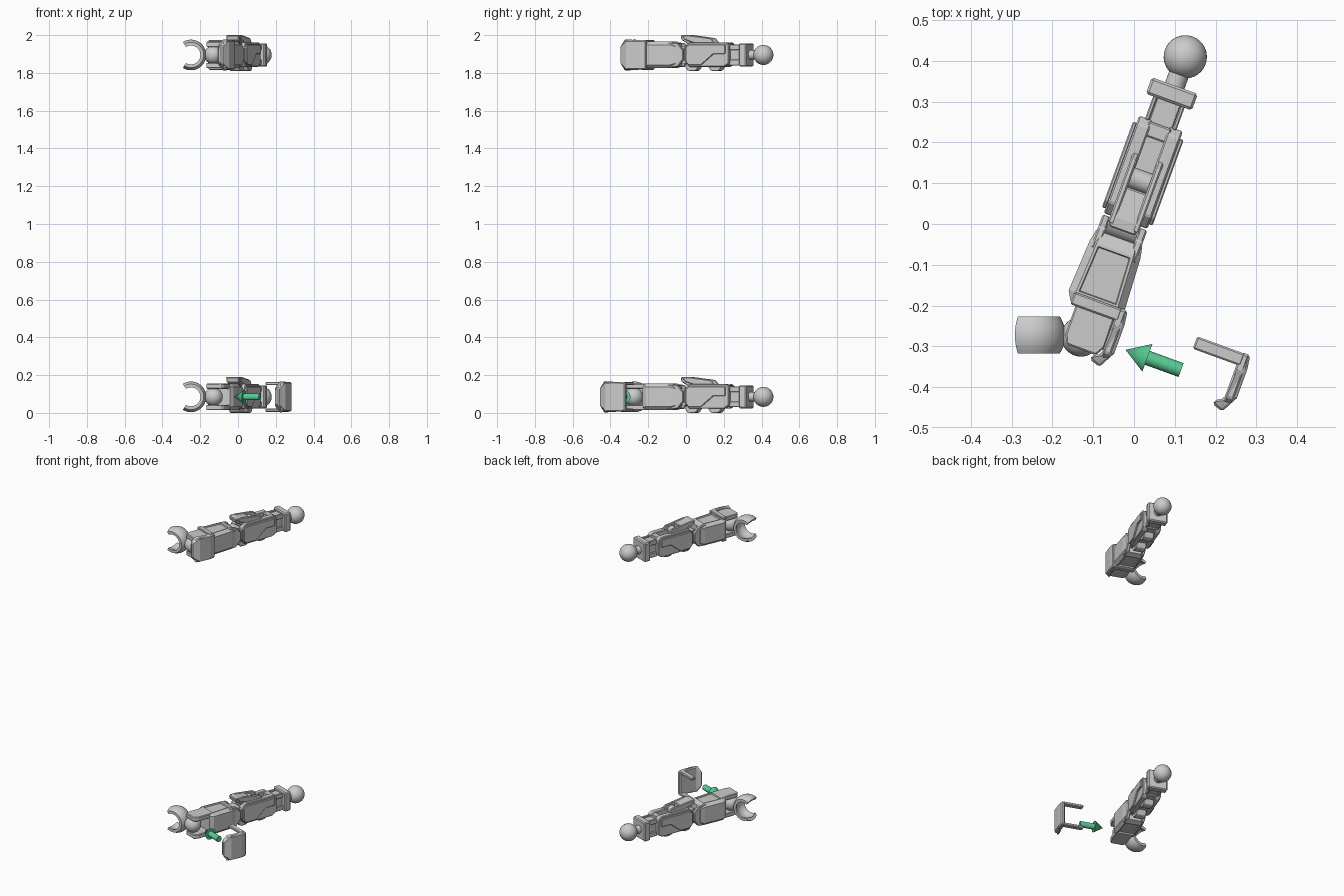
import bpy, bmesh, math
from mathutils import Matrix, Vector

if "Cube" in bpy.data.objects:
    bpy.data.objects.remove(bpy.data.objects["Cube"])

TILT = Matrix.Rotation(math.radians(-20), 4, 'Z')   # limb frame: u across, v along, z up
U0, ZC = -0.022, 0.085                              # limb centre line


def finish(name, bm, dz, world=False, bevel=0.0, smooth=False):
    bmesh.ops.recalc_face_normals(bm, faces=bm.faces)
    me = bpy.data.meshes.new(name)
    bm.transform(Matrix.Translation((0, 0, dz)) @ (Matrix() if world else TILT))
    bm.to_mesh(me)
    bm.free()
    ob = bpy.data.objects.new(name, me)
    bpy.context.collection.objects.link(ob)
    if bevel:
        m = ob.modifiers.new("bevel", 'BEVEL')
        m.width, m.segments, m.limit_method = bevel, 1, 'ANGLE'
    if smooth:
        bpy.ops.object.select_all(action='DESELECT')
        bpy.context.view_layer.objects.active = ob
        ob.select_set(True)
        bpy.ops.object.shade_smooth_by_angle(angle=math.radians(35))
    return ob


def prism(name, axis, pts, lo, hi, dz, bevel=0.004, edit=None):
    place = {'u': lambda a, b, t: (t, a, b), 'v': lambda a, b, t: (a, t, b),
             'z': lambda a, b, t: (a, b, t)}[axis]
    bm = bmesh.new()
    rings = [[bm.verts.new(place(a, b, t)) for a, b in pts] for t in (lo, hi)]
    n = len(pts)
    bm.faces.new(rings[0])
    bm.faces.new(rings[1])
    for i in range(n):
        j = (i + 1) % n
        bm.faces.new((rings[0][i], rings[0][j], rings[1][j], rings[1][i]))
    if edit:
        for v in bm.verts:
            edit(v)
    return finish(name, bm, dz, bevel=bevel)


def box(name, u, v, z, dz, bevel=0.004):
    return prism(name, 'u', [(v[0], z[0]), (v[1], z[0]), (v[1], z[1]), (v[0], z[1])], *u, dz, bevel)


def cylinder(name, p, q, r1, dz, r2=None, world=False, seg=24):
    p, q = Vector(p), Vector(q)
    bm = bmesh.new()
    bmesh.ops.create_cone(bm, cap_ends=True, segments=seg, radius1=r1,
                          radius2=r1 if r2 is None else r2, depth=(q - p).length)
    bm.transform(Matrix.Translation((p + q) / 2) @ (q - p).to_track_quat('Z', 'Y').to_matrix().to_4x4())
    return finish(name, bm, dz, world, smooth=True)


def ball(name, c, r, dz, world=False):
    bm = bmesh.new()
    bmesh.ops.create_uvsphere(bm, u_segments=32, v_segments=18, radius=r)
    bm.transform(Matrix.Translation(c))
    return finish(name, bm, dz, world, smooth=True)


def loft(name, sections, dz):
    # chamfered box swept along v, with sunken top and bottom panels
    bm = bmesh.new()
    rings = []
    for v, w, h, c in sections:
        oct_ = [(w, h - c), (w - c, h), (c - w, h), (-w, h - c), (-w, c - h), (c - w, -h), (w - c, -h), (w, c - h)]
        rings.append([bm.verts.new((U0 + a, v, ZC + b)) for a, b in oct_])
    for r, s in zip(rings, rings[1:]):
        for i in range(8):
            bm.faces.new((r[i], r[(i + 1) % 8], s[(i + 1) % 8], s[i]))
    bm.faces.new(rings[0])
    bm.faces.new(rings[-1])
    bmesh.ops.recalc_face_normals(bm, faces=bm.faces)
    flat = [f for f in bm.faces if abs(f.normal.z) > 0.99]
    bmesh.ops.inset_individual(bm, faces=flat, thickness=0.009)
    bmesh.ops.inset_individual(bm, faces=flat, thickness=0.003, depth=-0.008)
    return finish(name, bm, dz)


def clip(dz):
    # open ring cut from a sphere, axis along world y
    ys = [-0.045 + 0.09 * i / 8 for i in range(9)]
    prof = [(math.sqrt(0.081 ** 2 - y * y), y) for y in ys]
    prof += [(math.sqrt(0.062 ** 2 - y * y) if abs(y) < 0.035 else 0.05, y) for y in reversed(ys)]
    bm = bmesh.new()
    rings = []
    for i in range(33):
        a = math.radians(-122 + 244 * i / 32)
        rings.append([bm.verts.new((-0.249 + r * math.cos(a), -0.272 + y, ZC + r * math.sin(a))) for r, y in prof])
    n = len(prof)
    for r, s in zip(rings, rings[1:]):
        for i in range(n):
            bm.faces.new((r[i], r[(i + 1) % n], s[(i + 1) % n], s[i]))
    bm.faces.new(rings[0])
    bm.faces.new(rings[-1])
    finish("socket_clip", bm, dz, world=True, smooth=True)


def cap(dz, du):
    # folded end cover with two straps
    def taper(v):
        if v.co.y < -0.328:
            v.co.z = ZC + (v.co.z - ZC) * 0.6
        elif v.co.y > -0.22:
            v.co.z = ZC + (v.co.z - ZC) * 0.97
    pts = [(0.058, -0.205), (0.063, -0.24), (0.063, -0.315), (0.04, -0.358), (0.012, -0.349),
           (0.014, -0.338), (0.034, -0.326), (0.036, -0.205)]
    prism("end_cover", 'z', [(u + du, v) for u, v in pts], ZC - 0.078, ZC + 0.078, dz, 0.006, taper)
    # clipped side wings give the cover its octagonal outline
    h = 0.078
    face = [(-0.207, -h), (-0.32, -h), (-0.352, -0.045), (-0.352, 0.045), (-0.32, h), (-0.207, h)]
    prism("cover_face", 'u', [(v, ZC + z) for v, z in face[0:2] + [(-0.333, -0.06), (-0.333, 0.06)] + face[4:]],
          0.034 + du, 0.056 + du, dz)
    for s in (-1, 1):
        z = sorted((ZC + s * 0.062, ZC + s * 0.079))
        box("cover_strap", (-0.08 + du, 0.045 + du), (-0.238, -0.206), z, dz)


def limb(dz, cap_shift):
    # upper ball, neck and collar
    ball("upper_ball", (U0, 0.428, ZC), 0.053, dz)
    cylinder("upper_neck", (U0, 0.34, ZC), (U0, 0.40, ZC), 0.025, dz)
    box("collar", (U0 - 0.06, U0 + 0.06), (0.31, 0.353), (0.024, 0.146), dz, 0.006)
    box("collar_stem", (U0 - 0.032, U0 + 0.032), (0.22, 0.32), (0.04, 0.13), dz)
    # upper segment: side walls with armour panels, floor and end blocks
    wall = [(0.0, 0.06), (0.03, 0.022), (0.225, 0.022), (0.254, 0.04), (0.254, 0.135), (0.235, 0.152), (0.03, 0.152), (0.0, 0.12)]
    armour = [(0.012, 0.05), (0.03, 0.032), (0.10, 0.032), (0.17, 0.09), (0.235, 0.09), (0.235, 0.14), (0.03, 0.14), (0.012, 0.125)]
    for s in (-1, 1):
        u = sorted((U0 + s * 0.022, U0 + s * 0.057))
        prism("upper_wall", 'u', wall, *u, dz)
        u = sorted((U0 + s * 0.055, U0 + s * 0.066))
        prism("side_armour", 'u', armour, *u, dz, 0.003)
        u = sorted((U0 + s * 0.03, U0 + s * 0.041))
        box("collar_rail", u, (0.25, 0.315), (0.03, 0.06), dz, 0.003)
        box("collar_rail", u, (0.25, 0.315), (0.11, 0.14), dz, 0.003)
    box("upper_floor", (U0 - 0.03, U0 + 0.03), (0.02, 0.25), (0.03, 0.075), dz)
    box("slot_end", (U0 - 0.03, U0 + 0.03), (0.212, 0.25), (0.06, 0.148), dz)
    cylinder("slot_pin", (U0 - 0.026, 0.105, 0.14), (U0 + 0.026, 0.105, 0.14), 0.026, dz)
    # raised sloping hood over the joint
    hood = [(-0.027, 0.188), (-0.022, 0.165), (0.02, 0.14), (0.08, 0.13), (0.08, 0.178), (0.0, 0.19)]
    prism("joint_hood", 'u', hood, U0 - 0.035, U0 + 0.035, dz)
    for s in (-1, 1):
        u = sorted((U0 + s * 0.024, U0 + s * 0.04))
        prism("hood_rail", 'u', [(-0.02, 0.19), (0.0, 0.165), (0.06, 0.145), (0.17, 0.145), (0.145, 0.174), (0.02, 0.19)], *u, dz)
    # bumps underneath
    for v in (0.035, 0.165):
        prism("under_bump", 'u', [(v - 0.045, 0.035), (v - 0.025, 0.004), (v - 0.012, 0), (v + 0.012, 0), (v + 0.025, 0.004),
              (v + 0.045, 0.035)], U0 - 0.03, U0 + 0.03, dz, 0.002)
    # middle hinge and lower segment
    cylinder("middle_hinge", (U0 - 0.04, -0.005, ZC), (U0 + 0.04, -0.005, ZC), 0.045, dz)
    prong = [(-0.09, 0.018), (-0.035, 0.022), (-0.004, 0.06), (-0.004, 0.11), (-0.035, 0.148), (-0.09, 0.152)]
    for s in (-1, 1):
        u = sorted((U0 + s * 0.038, U0 + s * 0.058))
        prism("hinge_prong", 'u', prong, *u, dz)
    loft("lower_segment", [(-0.045, 0.06, 0.06, 0.016), (-0.075, 0.066, 0.07, 0.018),
                           (-0.207, 0.073, 0.07, 0.018), (-0.23, 0.06, 0.07, 0.016)], dz)
    # fork holding the lower ball
    for s in (-1, 1):
        z = sorted((ZC + s * 0.042, ZC + s * 0.07))
        prism("fork_plate", 'z', [(-0.066, -0.2), (0.034, -0.2), (0.036, -0.31), (0.022, -0.334), (-0.055, -0.334),
              (-0.066, -0.31)], *z, dz)
    ball("lower_ball", (-0.13, -0.276, ZC), 0.049, dz, True)
    cylinder("clip_neck", (-0.19, -0.273, ZC), (-0.13, -0.276, ZC), 0.024, dz, world=True)
    clip(dz)
    cap(dz, cap_shift)


limb(0.0, 0.32)      # exploded copy
limb(1.81, 0.0)      # assembled copy

# assembly arrow
green = bpy.data.materials.new("green")
green.diffuse_color = (0.1, 0.6, 0.3, 1)
green.use_nodes = True
green.node_tree.nodes["Principled BSDF"].inputs["Base Color"].default_value = green.diffuse_color
for part in (cylinder("arrow_shaft", (0.231, -0.297, ZC), (0.14, -0.297, ZC), 0.018, 0),
             cylinder("arrow_head", (0.143, -0.297, ZC), (0.086, -0.297, ZC), 0.036, 0, r2=0.0)):
    part.data.materials.append(green)
